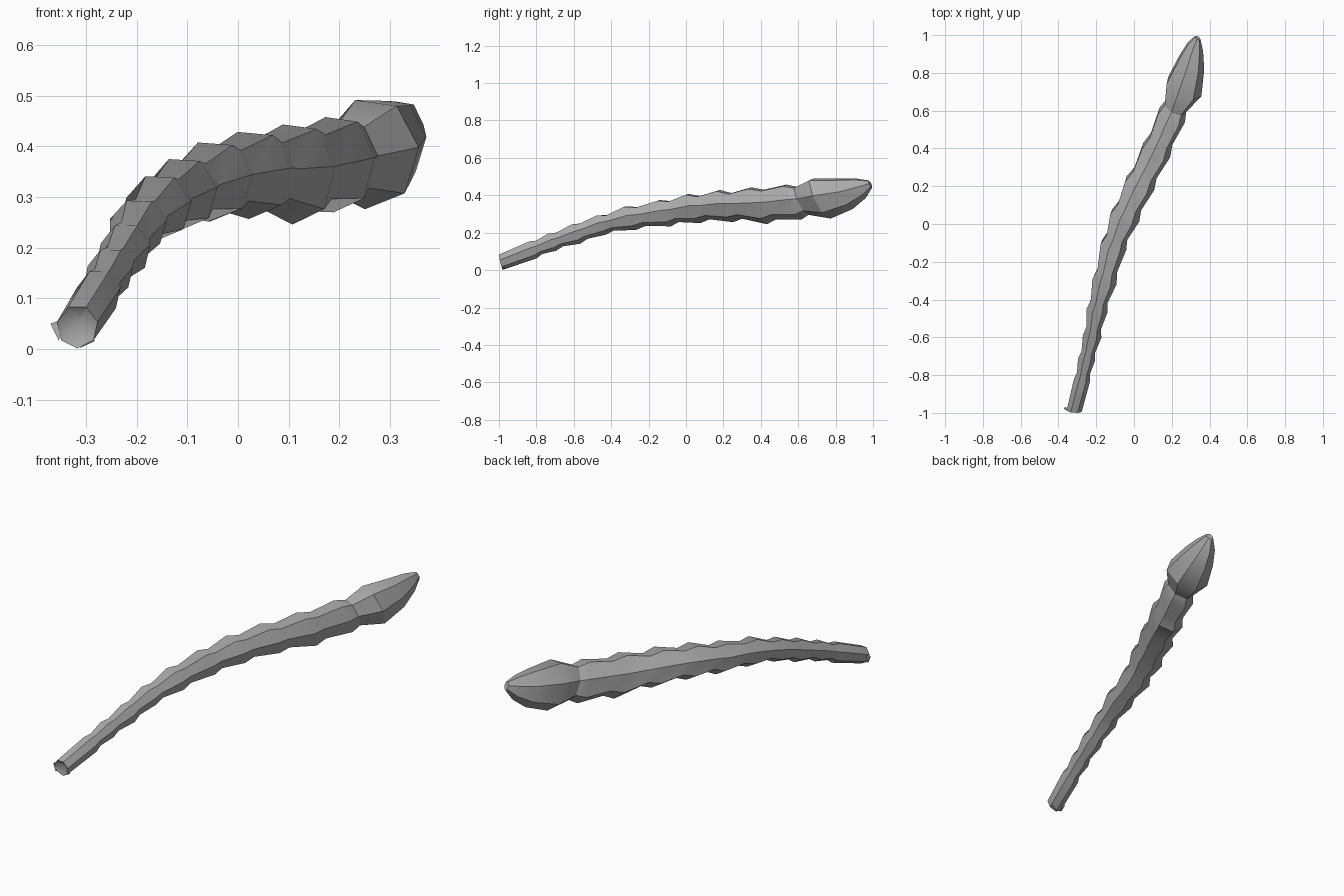
import bpy
import bmesh
from math import sin, cos, pi, radians
from mathutils import Vector

cube = bpy.data.objects.get("Cube")
if cube:
    bpy.data.objects.remove(cube, do_unlink=True)

grey = bpy.data.materials.new("plain_grey")
grey.use_nodes = True
tone = (0.4, 0.4, 0.4, 1)
grey.diffuse_color = tone
grey.node_tree.nodes["Principled BSDF"].inputs["Base Color"].default_value = tone

SIDES = 7


def finish(name, bm):
    bmesh.ops.recalc_face_normals(bm, faces=bm.faces)
    mesh = bpy.data.meshes.new(name)
    bm.to_mesh(mesh)
    bm.free()
    mesh.materials.append(grey)
    obj = bpy.data.objects.new(name, mesh)
    bpy.context.collection.objects.link(obj)
    bpy.ops.object.select_all(action="DESELECT")
    obj.select_set(True)
    bpy.context.view_layer.objects.active = obj
    bpy.ops.object.shade_smooth_by_angle(angle=radians(30))
    return obj


def ring(bm, x, y, z, rx, rz):
    """Seven-sided section with a point at the bottom, leaning back with the path."""
    t = (y + 1) / 2
    lean = 0.22 if y < -0.95 else 0.45
    yaw = 0.08 + 0.38 * t
    roll = radians(-8) * t
    verts = []
    for i in range(SIDES):
        a = -pi / 2 + roll + 2 * pi * i / SIDES
        u, v = rx * cos(a), rz * sin(a)
        verts.append(bm.verts.new((x + u, y - yaw * u - lean * v, z + v)))
    return verts


# Wide end of each segment: x, y, z, half width, half height
swells = [
    (-0.275, -0.82, 0.110, 0.044, 0.047),
    (-0.252, -0.715, 0.152, 0.046, 0.048),
    (-0.222, -0.59, 0.195, 0.050, 0.054),
    (-0.197, -0.455, 0.243, 0.057, 0.054),
    (-0.157, -0.30, 0.280, 0.066, 0.066),
    (-0.110, -0.115, 0.307, 0.070, 0.073),
    (-0.050, 0.04, 0.332, 0.079, 0.081),
    (0.028, 0.21, 0.345, 0.080, 0.089),
    (0.115, 0.385, 0.347, 0.077, 0.102),
    (0.197, 0.57, 0.366, 0.073, 0.097),
]
# Long bulb that closes the thick end
bulb = [
    (0.262, 0.72, 0.386, 0.095, 0.111),
    (0.302, 0.85, 0.410, 0.070, 0.084),
    (0.323, 0.935, 0.438, 0.043, 0.053),
    (0.337, 0.985, 0.460, 0.015, 0.020),
]

# Stack of segments: each swells, then steps in sharply before the next
sections = [(-0.317, -0.99, 0.044, 0.041, 0.043)]
for here, after in zip(swells, swells[1:] + bulb[:1]):
    neck = [p + (q - p) * 0.32 for p, q in zip(here[:3], after[:3])]
    sections += [here, (*neck, here[3] * 0.8, here[4] * 0.8)]
sections += bulb

bm = bmesh.new()
rings = [ring(bm, *s) for s in sections]
for a, b in zip(rings, rings[1:]):
    for i in range(SIDES):
        j = (i + 1) % SIDES
        bm.faces.new((a[i], a[j], b[j], b[i]))
bm.faces.new(rings[-1])

# Shallow hollow in the thin end
hollow = bm.verts.new((-0.314, -0.965, 0.052))
for i in range(SIDES):
    bm.faces.new((rings[0][i], rings[0][(i + 1) % SIDES], hollow))
finish("segmented_body", bm)

# Small torn flaps on the rim of the thin end
flaps = {
    "rim_flap_right": [(-0.37, -0.98, 0.05), (-0.35, -0.98, 0.057), (-0.353, -0.985, 0.015)],
    "rim_flap_left": [(-0.29, -0.98, 0.032), (-0.283, -0.975, 0.015), (-0.312, -0.98, 0.002)],
}
for name, points in flaps.items():
    bm = bmesh.new()
    front = [bm.verts.new(p) for p in points]
    back = [bm.verts.new(Vector(p) + Vector((0, 0.008, 0))) for p in points]
    bm.faces.new(front)
    bm.faces.new(back[::-1])
    for i in range(3):
        j = (i + 1) % 3
        bm.faces.new((front[i], front[j], back[j], back[i]))
    finish(name, bm)
